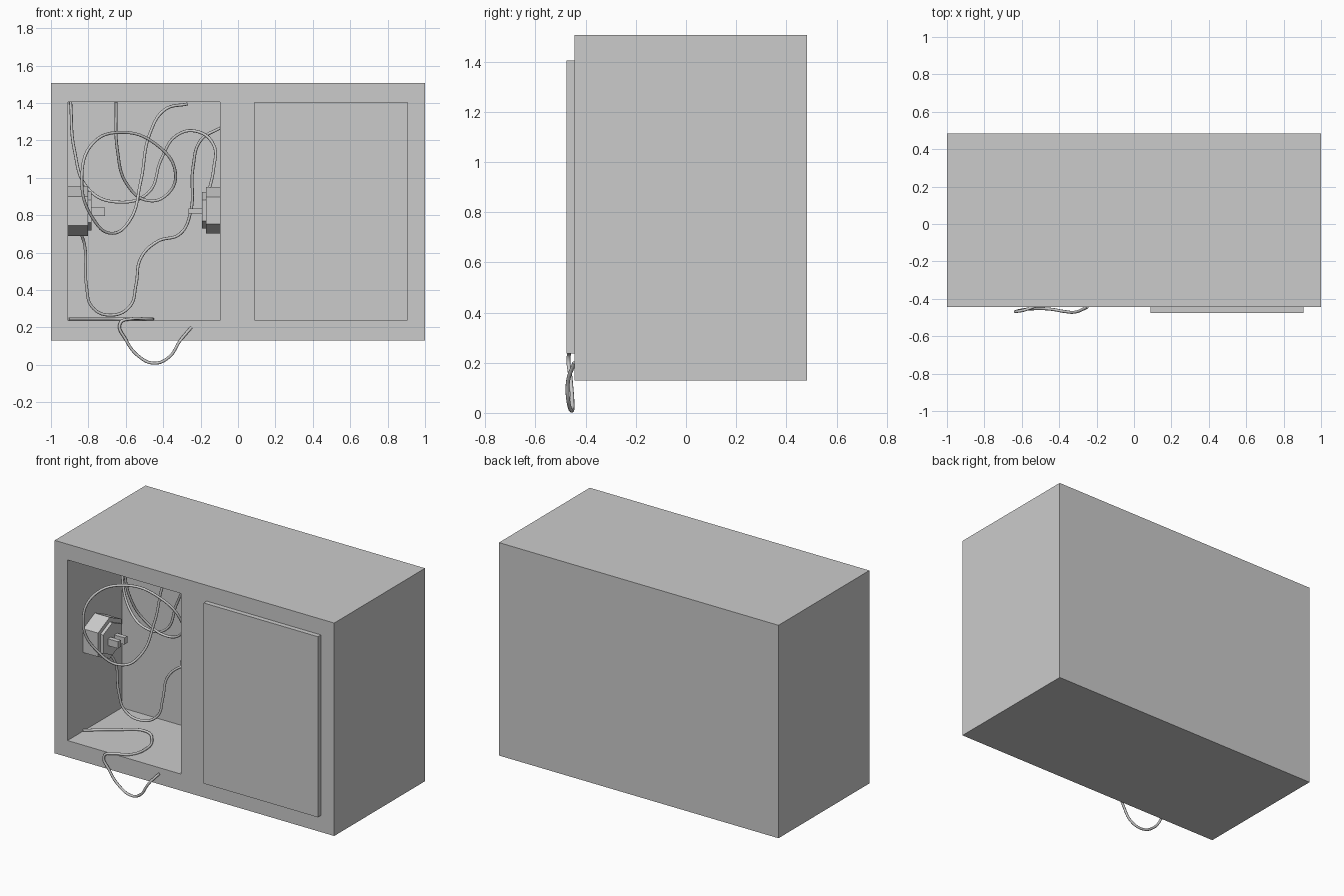
import bpy, math


def make_mesh(name, verts, faces):
    me = bpy.data.meshes.new(name)
    me.from_pydata(verts, [], faces)
    me.update()
    ob = bpy.data.objects.new(name, me)
    bpy.context.collection.objects.link(ob)
    return ob


def box(name, x0, x1, y0, y1, z0, z1):
    v = [(x, y, z) for x in (x0, x1) for y in (y0, y1) for z in (z0, z1)]
    f = [(0, 1, 3, 2), (4, 6, 7, 5), (0, 4, 5, 1),
         (2, 3, 7, 6), (0, 2, 6, 4), (1, 5, 7, 3)]
    return make_mesh(name, v, f)


def hex_block(name, x0, x1, y, z, half_width, corner, apex):
    """Six-sided block lying along x, points up and down."""
    x0, x1 = sorted((x0, x1))
    ring = [(0, apex), (-half_width, corner), (-half_width, -corner),
            (0, -apex), (half_width, -corner), (half_width, corner)]
    v = [(x, y + a, z + b) for x in (x0, x1) for a, b in ring]
    f = [tuple(range(5, -1, -1)), tuple(range(6, 12))]
    f += [(i, (i + 1) % 6, (i + 1) % 6 + 6, i + 6) for i in range(6)]
    # ring runs counter-clockwise seen from +x
    return make_mesh(name, v, f)


def cable(name, points, radius=0.008):
    cu = bpy.data.curves.new(name, 'CURVE')
    cu.dimensions = '3D'
    cu.bevel_depth = radius
    cu.bevel_resolution = 2
    cu.resolution_u = 8
    cu.use_fill_caps = True
    sp = cu.splines.new('BEZIER')
    sp.bezier_points.add(len(points) - 1)
    for bp, p in zip(sp.bezier_points, points):
        bp.co = p
        bp.handle_left_type = bp.handle_right_type = 'AUTO'
    ob = bpy.data.objects.new(name, cu)
    bpy.context.collection.objects.link(ob)
    return ob


# Cabinet body with one open compartment
body = box("cabinet_body", -1, 1, -0.445, 0.483, 0.13, 1.507)
cutter = box("compartment_cutter", -0.908, -0.095, -0.6, 0.11, 0.237, 1.405)
cutter.hide_render = True
mod = body.modifiers.new("compartment", 'BOOLEAN')
mod.object = cutter
mod.operation = 'DIFFERENCE'
mod.solver = 'EXACT'
bpy.context.view_layer.objects.active = body
bpy.ops.object.modifier_apply(modifier=mod.name)
bpy.data.objects.remove(cutter)

# Closed door panel
box("door_panel", 0.088, 0.905, -0.476, -0.444, 0.237, 1.405)

# Hexagonal plugs with two prongs on each side wall
PY = -0.165
for side, wall, base, collar, tip, z, s, ph in (
        ("left", -0.909, -0.802, -0.782, -0.71, 0.822, 1.0, 0.022),
        ("right", -0.094, -0.17, -0.192, -0.265, 0.826, 0.94, 0.014)):
    hex_block(side + "_plug_base", wall, base, PY, z, 0.12 * s, 0.077 * s, 0.133 * s)
    hex_block(side + "_plug_collar", base, collar, PY, z, 0.095 * s, 0.06 * s, 0.104 * s)
    for i, dy in enumerate((-0.033, 0.033)):
        x0, x1 = sorted((collar, tip))
        box(f"{side}_prong_{i + 1}", x0, x1, PY + dy - 0.015, PY + dy + 0.015,
            z - 0.004 - ph, z - 0.004 + ph)

# Cable trailing over the floor and out of the front
cable("floor_cable", [
    (-0.905, -0.29, 0.245), (-0.75, -0.17, 0.245), (-0.60, -0.09, 0.245),
    (-0.50, -0.165, 0.245), (-0.455, -0.29, 0.245), (-0.49, -0.41, 0.245),
    (-0.57, -0.455, 0.246), (-0.63, -0.468, 0.222), (-0.60, -0.46, 0.135),
    (-0.53, -0.453, 0.045), (-0.45, -0.455, 0.009), (-0.37, -0.468, 0.04),
    (-0.31, -0.47, 0.128), (-0.25, -0.445, 0.20)])

# Cable from the upper left corner to the right plug
cable("corner_cable", [
    (-0.895, 0.08, 1.405), (-0.875, 0.06, 1.15), (-0.80, 0.03, 0.94),
    (-0.64, -0.02, 0.87), (-0.48, -0.04, 0.92), (-0.41, -0.04, 1.10),
    (-0.33, -0.06, 1.225), (-0.22, -0.09, 1.248), (-0.13, -0.12, 1.175),
    (-0.13, -0.15, 1.05), (-0.155, -0.165, 0.93)])

# Long looping cable hanging from the ceiling
cable("loop_cable", [
    (-0.27, -0.03, 1.395), (-0.39, -0.06, 1.365), (-0.47, -0.08, 1.24),
    (-0.52, -0.11, 0.98), (-0.58, -0.17, 0.77), (-0.67, -0.22, 0.703),
    (-0.78, -0.31, 0.79), (-0.835, -0.39, 1.00), (-0.78, -0.35, 1.18),
    (-0.62, -0.25, 1.243), (-0.44, -0.17, 1.18), (-0.335, -0.10, 1.03),
    (-0.38, -0.05, 0.91), (-0.48, -0.05, 0.878), (-0.59, -0.10, 0.96),
    (-0.645, -0.19, 1.15), (-0.652, -0.24, 1.405)])

# Cable from the left plug down and across to the right wall
cable("lower_cable", [
    (-0.845, -0.14, 0.715), (-0.82, -0.09, 0.64), (-0.81, -0.06, 0.42),
    (-0.78, -0.04, 0.31), (-0.69, -0.02, 0.266), (-0.58, 0.0, 0.31),
    (-0.545, 0.01, 0.43), (-0.52, 0.02, 0.57), (-0.43, 0.03, 0.66),
    (-0.31, 0.03, 0.70), (-0.255, 0.02, 0.81), (-0.24, 0.0, 1.06),
    (-0.20, -0.02, 1.20), (-0.095, -0.04, 1.267)])
